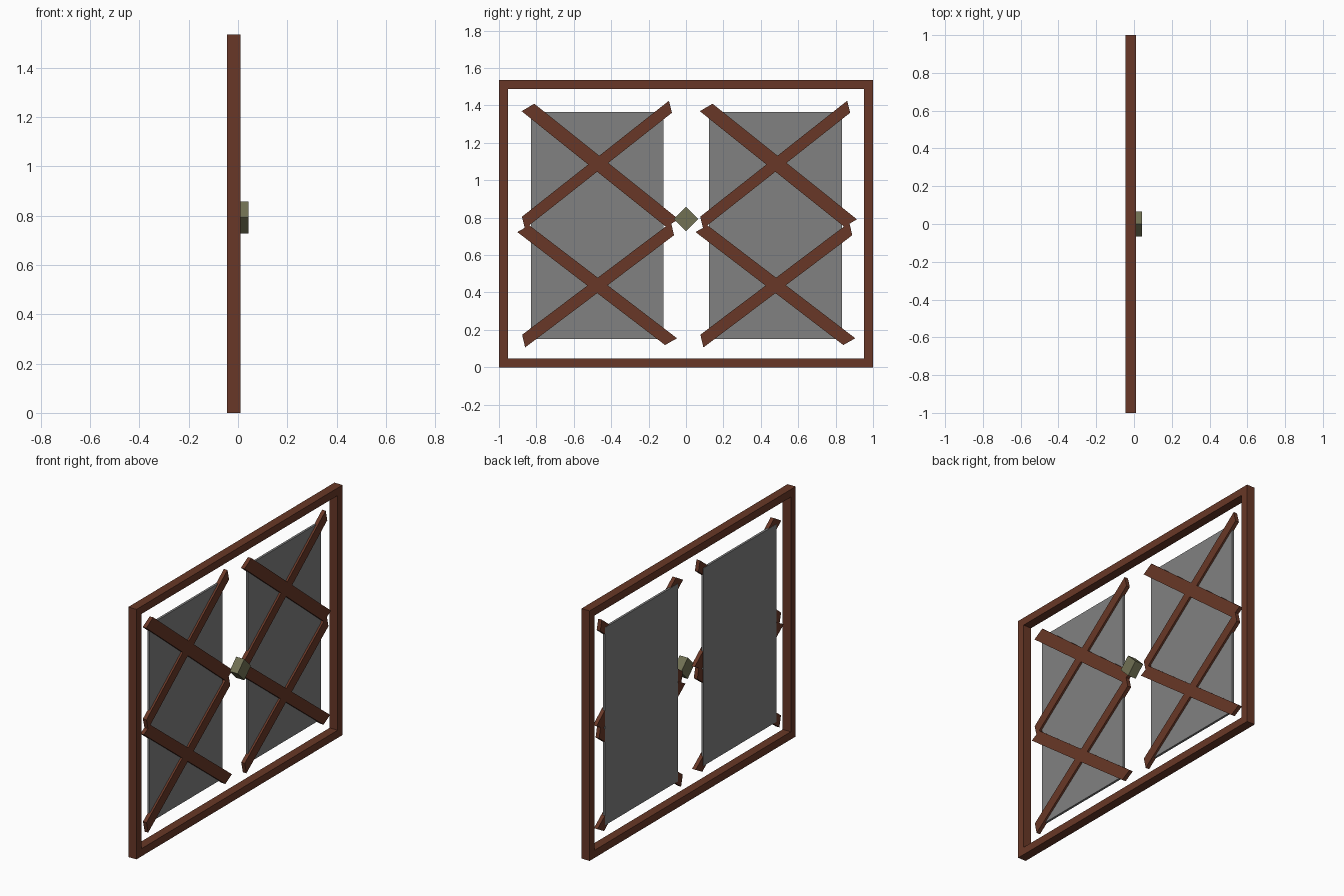
import bpy
import bmesh
from mathutils import Vector

cube = bpy.data.objects.get("Cube")
if cube:
    bpy.data.objects.remove(cube, do_unlink=True)


def material(name, rgb):
    mat = bpy.data.materials.new(name)
    mat.use_nodes = True
    mat.diffuse_color = (*rgb, 1)
    mat.node_tree.nodes["Principled BSDF"].inputs["Base Color"].default_value = (*rgb, 1)
    return mat


wood = material("brown_wood", (0.14, 0.039, 0.02))
glass = material("grey_glass", (0.22, 0.22, 0.22))
metal = material("olive_metal", (0.165, 0.165, 0.088))


def slab(name, outline, back, front, mat):
    """Extrude a (y, z) outline along x from back to front."""
    bm = bmesh.new()
    face = bm.faces.new([bm.verts.new((back, y, z)) for y, z in outline])
    result = bmesh.ops.extrude_face_region(bm, geom=[face])
    moved = [v for v in result["geom"] if isinstance(v, bmesh.types.BMVert)]
    bmesh.ops.translate(bm, verts=moved, vec=(front - back, 0, 0))
    bmesh.ops.recalc_face_normals(bm, faces=bm.faces)
    return finish(name, bm, mat)


def finish(name, bm, mat):
    mesh = bpy.data.meshes.new(name)
    bm.to_mesh(mesh)
    bm.free()
    mesh.materials.append(mat)
    obj = bpy.data.objects.new(name, mesh)
    bpy.context.collection.objects.link(obj)
    return obj


def rectangle(y0, y1, z0, z1):
    return [(y0, z0), (y1, z0), (y1, z1), (y0, z1)]


def brace(name, centre, along, across):
    """Flat bar with skewed ends, given its half-length and half-width vectors."""
    c, a, w = Vector(centre), Vector(along), Vector(across)
    slab(name, [c - a - w, c + a - w, c + a + w, c - a + w], -0.032, -0.008, wood)


# Outer frame: a ring between two rectangles, joined by quads
HEIGHT, BORDER = 1.535, 0.047
outer = rectangle(-1, 1, 0, HEIGHT)
inner = rectangle(BORDER - 1, 1 - BORDER, BORDER, HEIGHT - BORDER)
bm = bmesh.new()
loops = [[bm.verts.new((x, y, z)) for y, z in ring]
         for x, ring in ((-0.045, outer), (0.01, outer), (0.01, inner), (-0.045, inner))]
for i in range(4):
    j = (i + 1) % 4
    for k in range(4):
        a, b = loops[k], loops[(k + 1) % 4]
        bm.faces.new((a[i], a[j], b[j], b[i]))
bmesh.ops.recalc_face_normals(bm, faces=bm.faces)
finish("outer_frame", bm, wood)

# Two panes, each crossed by two pairs of braces
for side, shift in (("near", 0), ("far", 0.953)):
    slab(side + "_pane", rectangle(shift - 0.829, shift - 0.12, 0.152, 1.366),
         -0.034, -0.02, glass)
    brace(side + "_upper_falling_brace", (shift - 0.459, 1.08), (0.386, -0.309), (0.034, 0.02))
    brace(side + "_upper_rising_brace", (shift - 0.476, 1.083), (0.393, 0.31), (0.008, -0.032))
    brace(side + "_lower_falling_brace", (shift - 0.475, 0.439), (0.395, -0.302), (0.032, 0.018))
    brace(side + "_lower_rising_brace", (shift - 0.47, 0.44), (0.398, 0.3), (0.008, -0.034))

# Diamond knob between the panes
R, MID = 0.065, 0.792
slab("knob", [(-R, MID), (0, MID - R), (R, MID), (0, MID + R)], -0.012, 0.043, metal)
